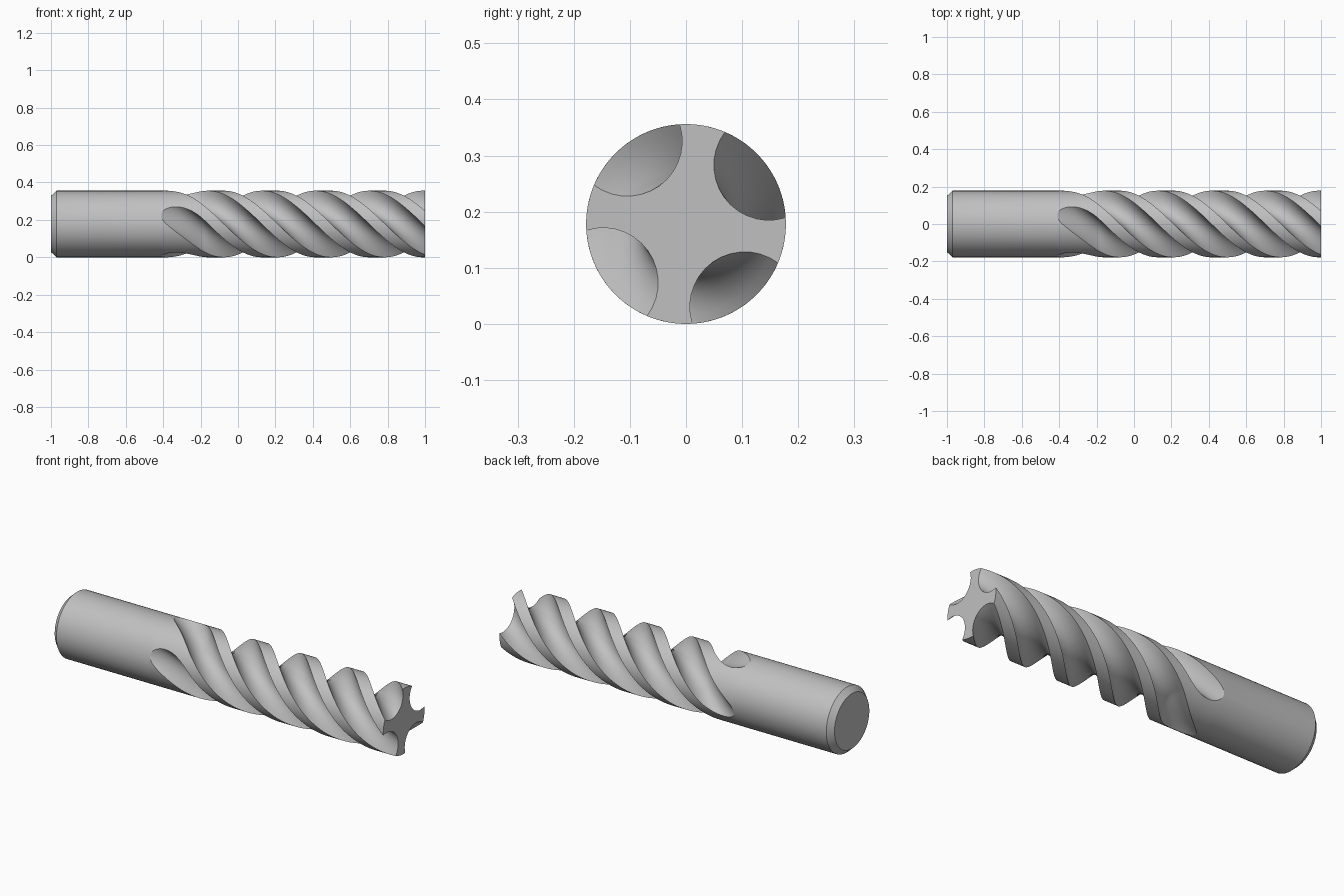
import bpy, bmesh
from math import sin, cos, acos, atan2, radians, pi

old = bpy.data.objects.get("Cube")
if old:
    bpy.data.objects.remove(old, do_unlink=True)

R = 0.178                    # tool radius
CUT_R, CUT_D = 0.098, 0.181  # flute circle radius and distance from the axis
PITCH = 1.148                # length of one full turn
END_ANGLE = radians(35.4)    # flute direction at the tip
RUN_IN, FLUTE_START = -0.19, -0.41
FLUTES, SEGS = 4, 14


def helix(x):
    return END_ANGLE + (x - 1) * 2 * pi / PITCH


def flute_at(x):
    """Direction and centre distance of the first flute at x."""
    if x >= RUN_IN:
        return helix(x), CUT_D
    t = min(1, (RUN_IN - x) / (RUN_IN - FLUTE_START))
    angle = helix(RUN_IN) - radians(69) * t + radians(32) * t * t
    return angle, CUT_D + (R + CUT_R - CUT_D) * t ** 1.25


def section(x, radius=R):
    """Round cross-section with four circular bites."""
    angle, dist = flute_at(x)
    c = (dist * dist + R * R - CUT_R * CUT_R) / (2 * dist * R)
    half = acos(min(1, c)) if x > FLUTE_START + 1e-6 else 0
    sweep = atan2(R * sin(half), dist - R * cos(half))
    pts = []
    for k in range(FLUTES):
        a = angle + k * 2 * pi / FLUTES
        # flute arc
        for i in range(SEGS):
            if half == 0:
                rho, th = radius, a
            else:
                s = sweep * (2 * i / SEGS - 1)
                u, v = dist - CUT_R * cos(s), CUT_R * sin(s)
                rho, th = (u * u + v * v) ** 0.5, a + atan2(v, u)
            pts.append((x, rho * cos(th), R + rho * sin(th)))
        # land arc
        land = 2 * pi / FLUTES - 2 * half
        for i in range(SEGS):
            th = a + half + land * i / SEGS
            pts.append((x, radius * cos(th), R + radius * sin(th)))
    return pts


# Stations along the axis: chamfered shank, flute run-out, helical body
RUN_STEPS, BODY_STEPS = 24, 110
stations = [(-1, 0.15), (-0.97, R)]
stations += [(FLUTE_START + (RUN_IN - FLUTE_START) * (i / RUN_STEPS) ** 2, R)
             for i in range(RUN_STEPS)]
stations += [(RUN_IN + (1 - RUN_IN) * i / BODY_STEPS, R)
             for i in range(BODY_STEPS + 1)]

bm = bmesh.new()
rings = [[bm.verts.new(p) for p in section(x, r)] for x, r in stations]
for a, b in zip(rings, rings[1:]):
    n = len(a)
    for i in range(n):
        j = (i + 1) % n
        bm.faces.new((a[i], a[j], b[j], b[i]))
bm.faces.new(rings[0])
bm.faces.new(rings[-1])
bmesh.ops.remove_doubles(bm, verts=bm.verts, dist=1e-5)
bmesh.ops.recalc_face_normals(bm, faces=bm.faces)

mesh = bpy.data.meshes.new("fluted_cutter")
bm.to_mesh(mesh)
bm.free()
cutter = bpy.data.objects.new("fluted_cutter", mesh)
bpy.context.collection.objects.link(cutter)

# Plain steel grey
steel = bpy.data.materials.new("steel_grey")
steel.use_nodes = True
grey = (0.53, 0.53, 0.53, 1)
steel.diffuse_color = grey
steel.node_tree.nodes["Principled BSDF"].inputs["Base Color"].default_value = grey
mesh.materials.append(steel)

bpy.ops.object.select_all(action='DESELECT')
cutter.select_set(True)
bpy.context.view_layer.objects.active = cutter
bpy.ops.object.shade_smooth_by_angle(angle=radians(30))
